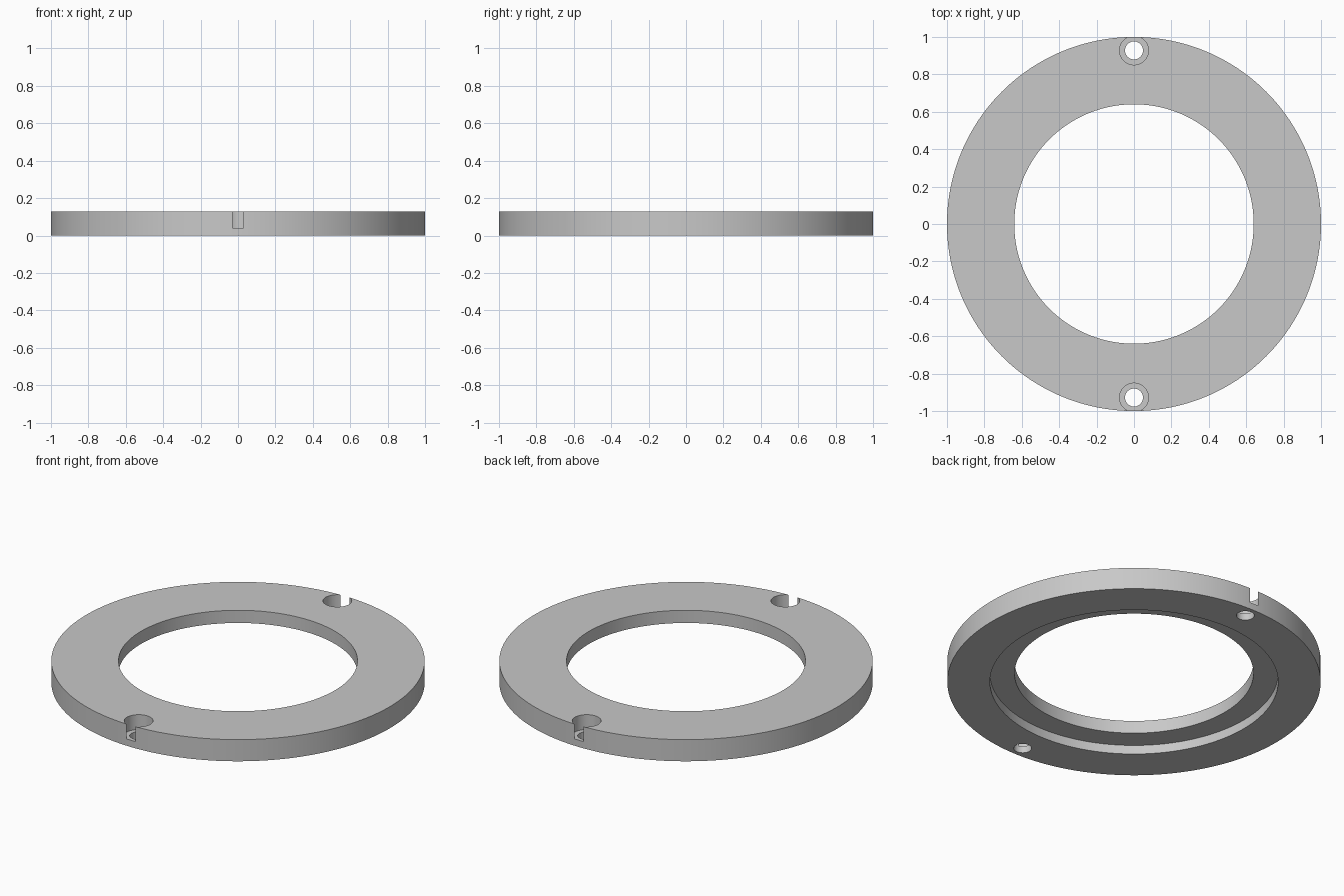
import bpy
import bmesh
import math
from mathutils import Matrix, Vector

cube = bpy.data.objects.get("Cube")
if cube:
    bpy.data.objects.remove(cube, do_unlink=True)

HEIGHT = 0.128
OUTER, BORE, RECESS = 1.0, 0.64, 0.772
RECESS_DEPTH = 0.053
HOLE_Y, HOLE_R = 0.928, 0.048
POCKET_R, POCKET_FLOOR = 0.0772, 0.04
SEGMENTS = 192

grey = bpy.data.materials.new("plain_grey")
grey.use_nodes = True
colour = (0.58, 0.58, 0.58, 1)
grey.diffuse_color = colour
grey.node_tree.nodes["Principled BSDF"].inputs["Base Color"].default_value = colour


def add_object(name, bm):
    bmesh.ops.recalc_face_normals(bm, faces=bm.faces)
    mesh = bpy.data.meshes.new(name)
    bm.to_mesh(mesh)
    bm.free()
    mesh.materials.append(grey)
    obj = bpy.data.objects.new(name, mesh)
    bpy.context.collection.objects.link(obj)
    return obj


def lathe(name, profile):
    """Revolve a closed (radius, z) profile around the z axis."""
    bm = bmesh.new()
    verts = [bm.verts.new((r, 0, z)) for r, z in profile]
    edges = [bm.edges.new((v, verts[i - 1])) for i, v in enumerate(verts)]
    bmesh.ops.spin(bm, geom=verts + edges, cent=(0, 0, 0), axis=(0, 0, 1),
                   angle=math.tau, steps=SEGMENTS, use_merge=True)
    bmesh.ops.remove_doubles(bm, verts=bm.verts, dist=1e-5)
    return add_object(name, bm)


def cylinder(name, y, radius, bottom, top):
    bm = bmesh.new()
    bmesh.ops.create_cone(bm, cap_ends=True, segments=64, radius1=radius,
                          radius2=radius, depth=top - bottom,
                          matrix=Matrix.Translation(Vector((0, y, (bottom + top) / 2))))
    obj = add_object(name, bm)
    obj.hide_render = True
    return obj


# Ring with a stepped recess around the bore on its underside
ring = lathe("flange_ring", [
    (OUTER, 0), (OUTER, HEIGHT), (BORE, HEIGHT),
    (BORE, RECESS_DEPTH), (RECESS, RECESS_DEPTH), (RECESS, 0)])

# Screw holes with wide pockets that break through the rim
cutters = []
for side, y in (("front", -HOLE_Y), ("back", HOLE_Y)):
    cutters.append(cylinder(side + "_pocket_cutter", y, POCKET_R, POCKET_FLOOR, HEIGHT + 0.1))
    cutters.append(cylinder(side + "_hole_cutter", y, HOLE_R, -0.1, HEIGHT))

bpy.ops.object.select_all(action="DESELECT")
bpy.context.view_layer.objects.active = ring
ring.select_set(True)
for cutter in cutters:
    mod = ring.modifiers.new(cutter.name, "BOOLEAN")
    mod.operation = "DIFFERENCE"
    mod.solver = "EXACT"
    mod.object = cutter
    bpy.ops.object.modifier_apply(modifier=mod.name)
    bpy.data.objects.remove(cutter, do_unlink=True)

bpy.ops.object.shade_smooth_by_angle(angle=math.radians(30))
